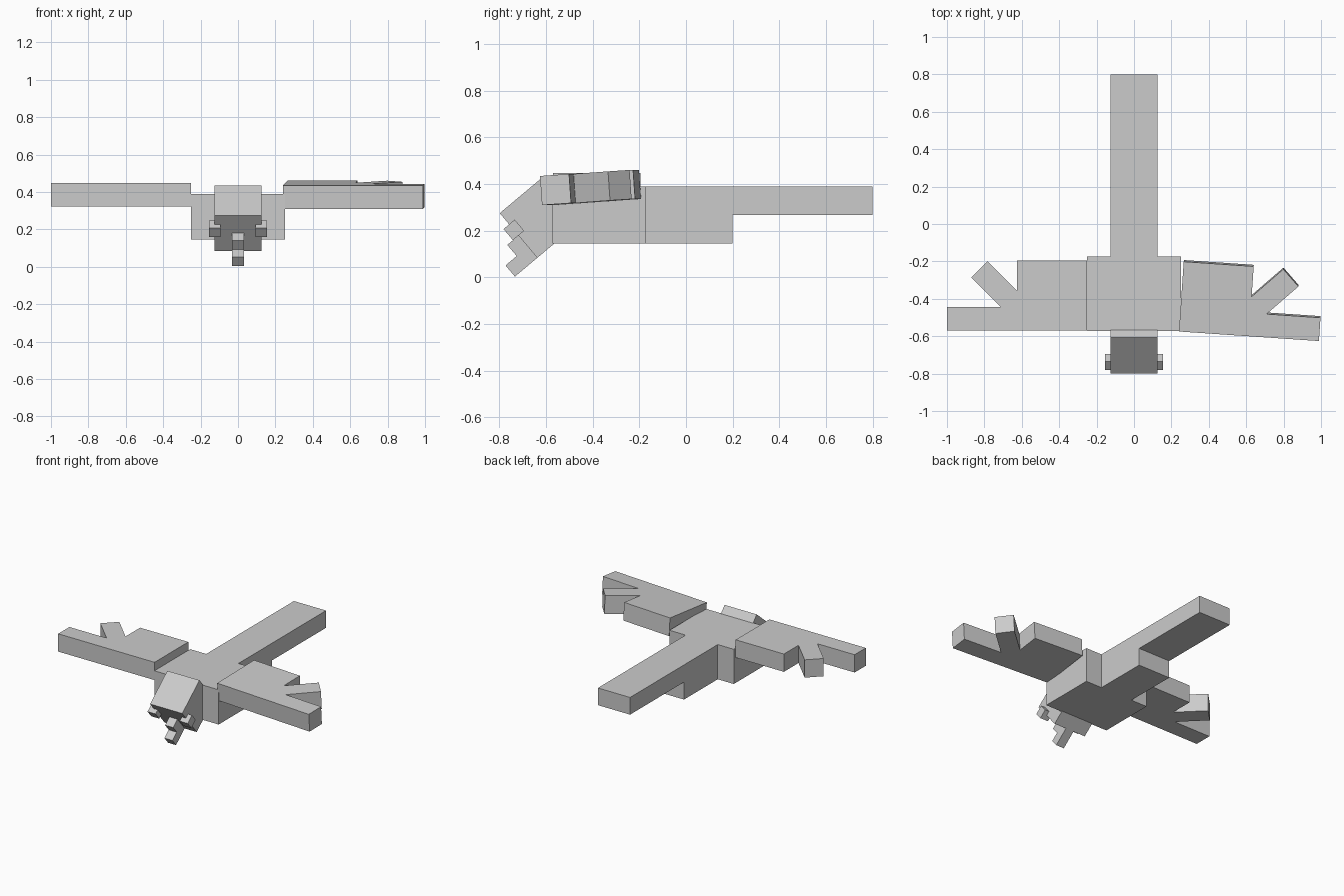
import bpy, bmesh
from math import radians
from mathutils import Matrix, Vector

cube = bpy.data.objects.get("Cube")
if cube:
    bpy.data.objects.remove(cube, do_unlink=True)

GREY = (0.6, 0.6, 0.6, 1)
mat = bpy.data.materials.new("plain_grey")
mat.use_nodes = True
mat.diffuse_color = GREY
mat.node_tree.nodes["Principled BSDF"].inputs["Base Color"].default_value = GREY


def prism(name, outline, extrude, matrix=Matrix()):
    """Extrude a flat outline into a solid, then place it."""
    bm = bmesh.new()
    face = bm.faces.new([bm.verts.new(p) for p in outline])
    top = bmesh.ops.extrude_face_region(bm, geom=[face])["geom"]
    bmesh.ops.translate(bm, vec=Vector(extrude),
                        verts=[g for g in top if isinstance(g, bmesh.types.BMVert)])
    bmesh.ops.transform(bm, matrix=matrix, verts=bm.verts)
    bmesh.ops.recalc_face_normals(bm, faces=bm.faces)
    mesh = bpy.data.meshes.new(name)
    bm.to_mesh(mesh)
    bm.free()
    mesh.materials.append(mat)
    obj = bpy.data.objects.new(name, mesh)
    bpy.context.collection.objects.link(obj)
    return obj


def box(name, lo, hi, matrix=Matrix()):
    (x0, y0, z0), (x1, y1, z1) = lo, hi
    base = [(x0, y0, z0), (x1, y0, z0), (x1, y1, z0), (x0, y1, z0)]
    return prism(name, base, (0, 0, z1 - z0), matrix)


def side_profile(name, points, half, matrix=Matrix()):
    return prism(name, [(-half, y, z) for y, z in points], (2 * half, 0, 0), matrix)


# Body: wide chest, then rear trunk stepping up into the tail
box("chest", (-0.25, -0.572, 0.145), (0.25, -0.174, 0.389))
side_profile("trunk_and_tail", [(-0.174, 0.145), (0.2, 0.145), (0.2, 0.268),
                                (0.8, 0.268), (0.8, 0.389), (-0.174, 0.389)], 0.125)

# Head: cube tipped forward, with stepped beak and side eyes in its own frame
head = Matrix.Translation((0, -0.622, 0.26)) @ Matrix.Rotation(radians(40), 4, "X")
H, S = 0.125, 0.0625
box("head", (-H, -H, -H), (H, H, H), head)
side_profile("beak", [(-H, -H), (-2 * H, -H), (-2 * H, -S), (-3 * S, -S),
                      (-3 * S, 0), (-H, 0)], S / 2, head)
for side, sign in (("left", 1), ("right", -1)):
    mid = sign * H
    box(side + "_eye", (mid - S / 2, -H - S / 2, 0), (mid + S / 2, -H + S / 2, S), head)

# Wings: one outline with a long front finger and a diagonal thumb
wing = [(0, 0), (0.75, 0), (0.75, 0.125), (0.461, 0.125), (0.621, 0.284),
        (0.534, 0.371), (0.375, 0.213), (0.375, 0.375), (0, 0.375)]
outline = [(x, y, 0) for x, y in wing]
right_place = Matrix.Translation((-0.25, -0.57, 0.323)) @ Matrix.Diagonal((-1, 1, 1, 1))
left_place = (Matrix.Translation((0.241, -0.566, 0.31))
              @ Matrix.Rotation(radians(-3.9), 4, "Z")
              @ Matrix.Rotation(radians(4), 4, "X"))
prism("right_wing", outline, (0, 0, 0.125), right_place)
prism("left_wing", outline, (0, 0, 0.125), left_place)
